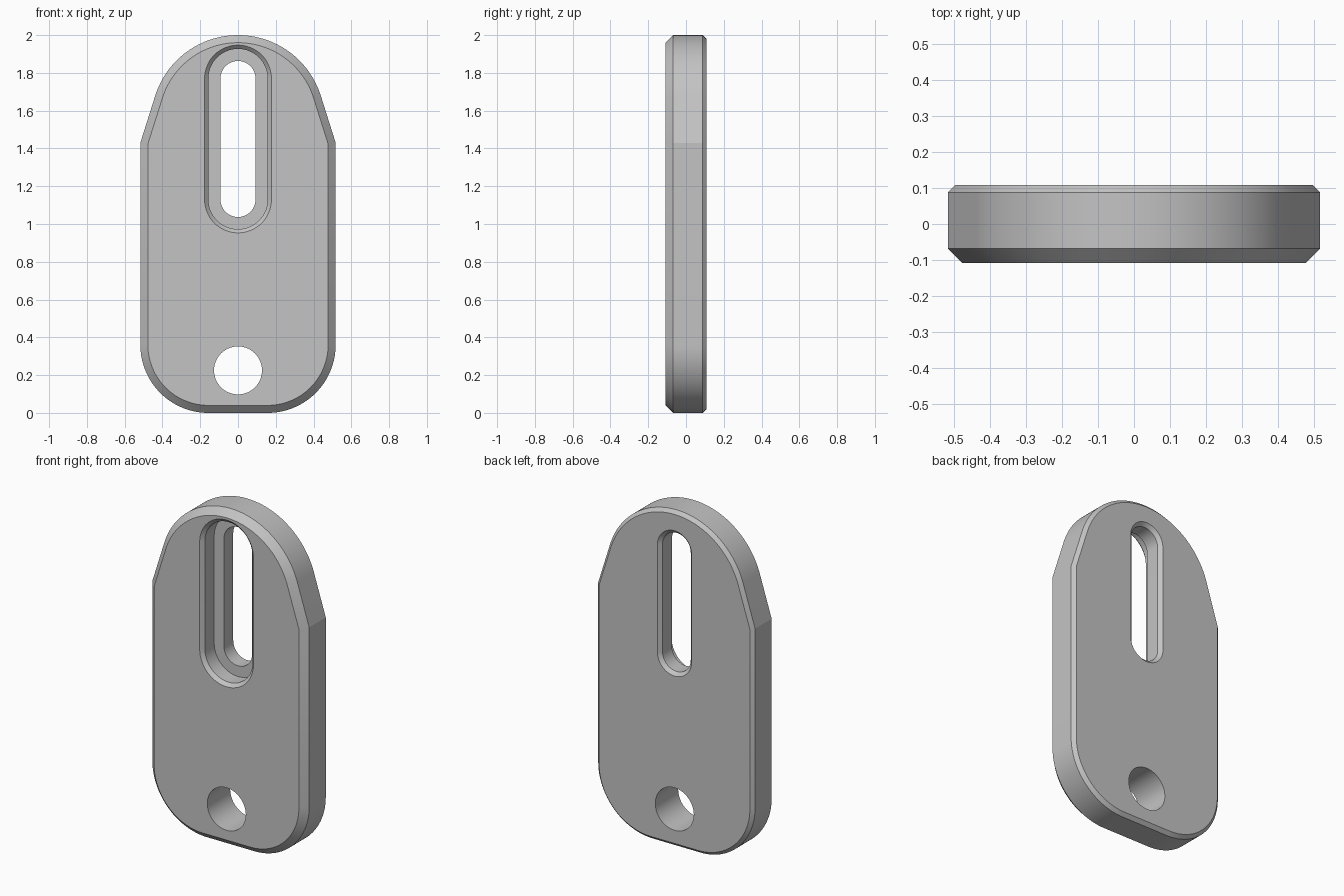
import bpy, bmesh
from math import sin, cos, pi, radians

if "Cube" in bpy.data.objects:
    bpy.data.objects.remove(bpy.data.objects["Cube"], do_unlink=True)

grey = bpy.data.materials.new("plain grey")
grey.use_nodes = True
colour = (0.55, 0.55, 0.55, 1)
grey.diffuse_color = colour
grey.node_tree.nodes["Principled BSDF"].inputs["Base Color"].default_value = colour

HALF_WIDTH, HALF_DEPTH, HEIGHT = 0.517, 0.108, 2.0
CORNER, CROWN = 0.36, 0.46        # bottom corner and top arc radii
SHOULDER = radians(17.5)          # tilt of the straight shoulders


def arc(cx, cz, r, start, end, steps=32):
    return [(cx + r * cos(start + (end - start) * i / steps),
             cz + r * sin(start + (end - start) * i / steps)) for i in range(steps + 1)]


def plate_outline(inset):
    """Outline moved inward by inset: rounded base, sides, shoulders, crown."""
    w, crown, cz = HALF_WIDTH - inset, CROWN - inset, HEIGHT - CROWN
    corner_x = HALF_WIDTH - CORNER
    shoulder_z = cz + (crown - w * cos(SHOULDER)) / sin(SHOULDER)
    right = arc(corner_x, CORNER, CORNER - inset, -pi / 2, 0) + [(w, shoulder_z)]
    left = [(-x, z) for x, z in reversed(right)]
    return right + arc(0, cz, crown, SHOULDER, pi - SHOULDER, 64) + left


def slot_outline(r, low=1.13, high=1.77):
    return arc(0, high, r, 0, pi) + arc(0, low, r, pi, 2 * pi)


def circle_outline(r, z):
    return arc(0, z, r, 0, 2 * pi, 64)[:-1]


def loft(name, sections):
    """Join matching outlines at successive depths into a closed solid."""
    bm = bmesh.new()
    rings = [[bm.verts.new((x, y, z)) for x, z in pts] for y, pts in sections]
    for a, b in zip(rings, rings[1:]):
        for i in range(len(a)):
            j = (i + 1) % len(a)
            bm.faces.new((a[i], a[j], b[j], b[i]))
    bm.faces.new(rings[0])
    bm.faces.new(rings[-1])
    bmesh.ops.recalc_face_normals(bm, faces=bm.faces)
    mesh = bpy.data.meshes.new(name)
    bm.to_mesh(mesh)
    bm.free()
    mesh.materials.append(grey)
    obj = bpy.data.objects.new(name, mesh)
    bpy.context.collection.objects.link(obj)
    return obj


# Plate with a wide front chamfer and a narrow back chamfer
FRONT, BACK = 0.04, 0.02
plate = loft("tag_plate", [
    (-HALF_DEPTH, plate_outline(FRONT)),
    (-HALF_DEPTH + FRONT, plate_outline(0)),
    (HALF_DEPTH - BACK, plate_outline(0)),
    (HALF_DEPTH, plate_outline(BACK))])

# Stepped slot: wide front pocket, narrow through slot, both mouths chamfered
POCKET, SLOT, LIP, OVER = 0.157, 0.093, 0.02, 0.06
mouth = HALF_DEPTH - LIP
slot_cutter = loft("slot_cutter", [
    (-mouth - OVER, slot_outline(POCKET + OVER)),
    (-mouth, slot_outline(POCKET)),
    (0, slot_outline(POCKET)),
    (0, slot_outline(SLOT)),
    (mouth, slot_outline(SLOT)),
    (mouth + OVER, slot_outline(SLOT + OVER))])

# Plain round hole near the base
hole_cutter = loft("hole_cutter", [(y, circle_outline(0.127, 0.225)) for y in (-0.2, 0.2)])

bpy.ops.object.select_all(action="DESELECT")
plate.select_set(True)
bpy.context.view_layer.objects.active = plate
for cutter in (slot_cutter, hole_cutter):
    cutter.hide_render = True
    cut = plate.modifiers.new(cutter.name, "BOOLEAN")
    cut.operation, cut.solver, cut.object = "DIFFERENCE", "EXACT", cutter
    bpy.ops.object.modifier_apply(modifier=cut.name)
    bpy.data.objects.remove(cutter, do_unlink=True)

bpy.ops.object.shade_smooth_by_angle(angle=radians(15))
